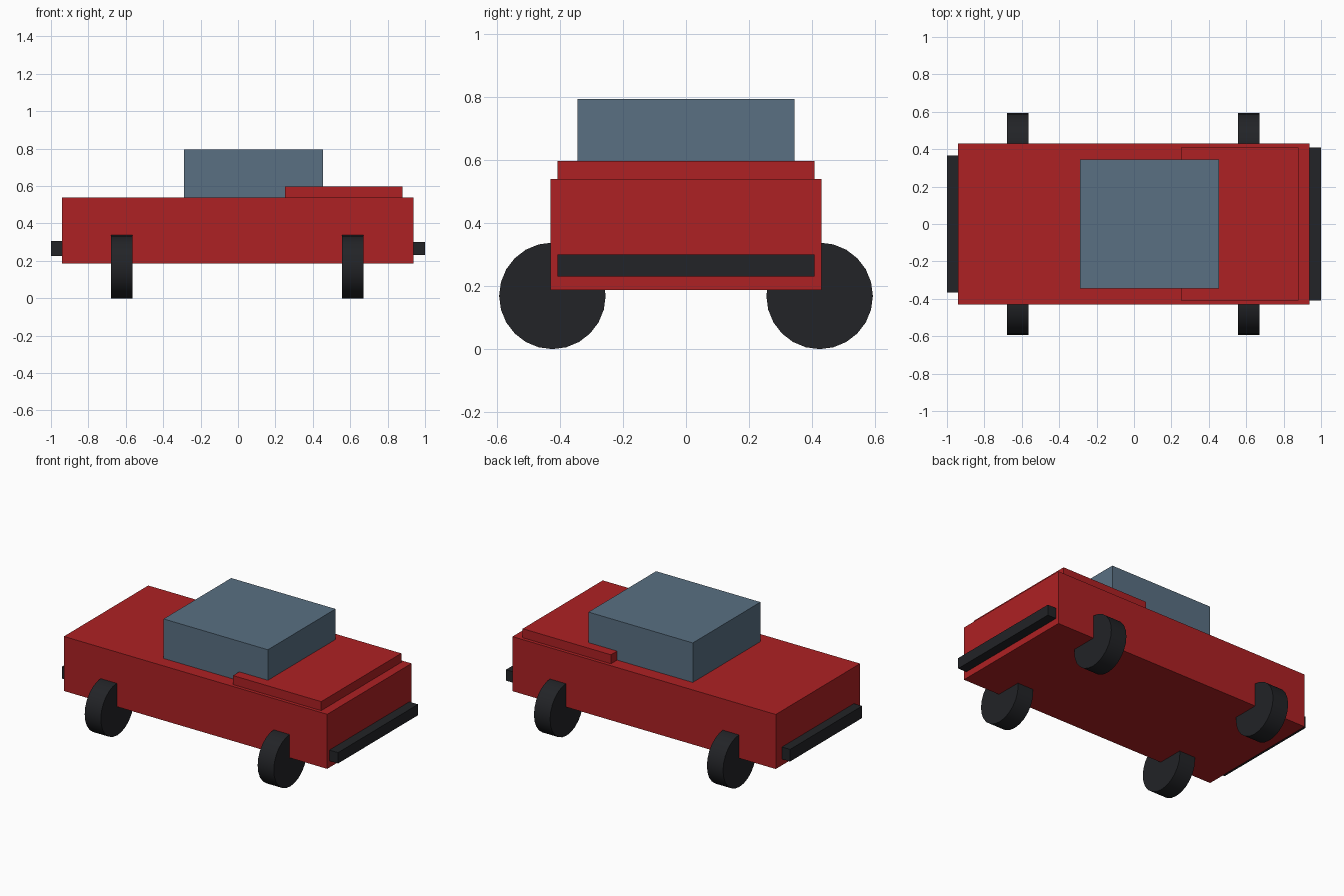
import bpy
import math

if "Cube" in bpy.data.objects:
    bpy.data.objects.remove(bpy.data.objects["Cube"])


def material(name, rgb):
    m = bpy.data.materials.new(name)
    m.diffuse_color = (*rgb, 1)
    m.use_nodes = True
    m.node_tree.nodes["Principled BSDF"].inputs["Base Color"].default_value = m.diffuse_color
    return m


RED = material("red_paint", (0.42, 0.015, 0.017))
GLASS = material("blue_glass", (0.10, 0.16, 0.225))
BLACK = material("black_rubber", (0.016, 0.017, 0.02))


def box(name, x, y, z, mat):
    """Box from x and z ranges and a half width y."""
    bpy.ops.mesh.primitive_cube_add(
        size=1, location=((x[0] + x[1]) / 2, 0, (z[0] + z[1]) / 2))
    ob = bpy.context.object
    ob.name = name
    ob.scale = (x[1] - x[0], 2 * y, z[1] - z[0])
    bpy.ops.object.transform_apply(location=False, rotation=False, scale=True)
    ob.data.materials.append(mat)


# Body, cabin and raised hood
box("body", (-0.942, 0.938), 0.43, (0.187, 0.539), RED)
box("cabin", (-0.29, 0.455), 0.345, (0.539, 0.794), GLASS)
box("hood", (0.25, 0.88), 0.408, (0.535, 0.597), RED)

# Bumpers
box("front_bumper", (0.93, 1.0), 0.408, (0.23, 0.30), BLACK)
box("rear_bumper", (-1.0, -0.93), 0.367, (0.227, 0.305), BLACK)

# Wheels, with axles along x
R = 0.169
for end, x in (("front", 0.613), ("rear", -0.622)):
    for side, s in (("right", -1), ("left", 1)):
        bpy.ops.mesh.primitive_cylinder_add(
            vertices=24, radius=R, depth=0.115,
            location=(x, s * 0.424, R), rotation=(0, math.pi / 2, 0))
        ob = bpy.context.object
        ob.name = f"{end}_{side}_wheel"
        ob.data.materials.append(BLACK)
        bpy.ops.object.shade_smooth_by_angle(angle=math.radians(30))
